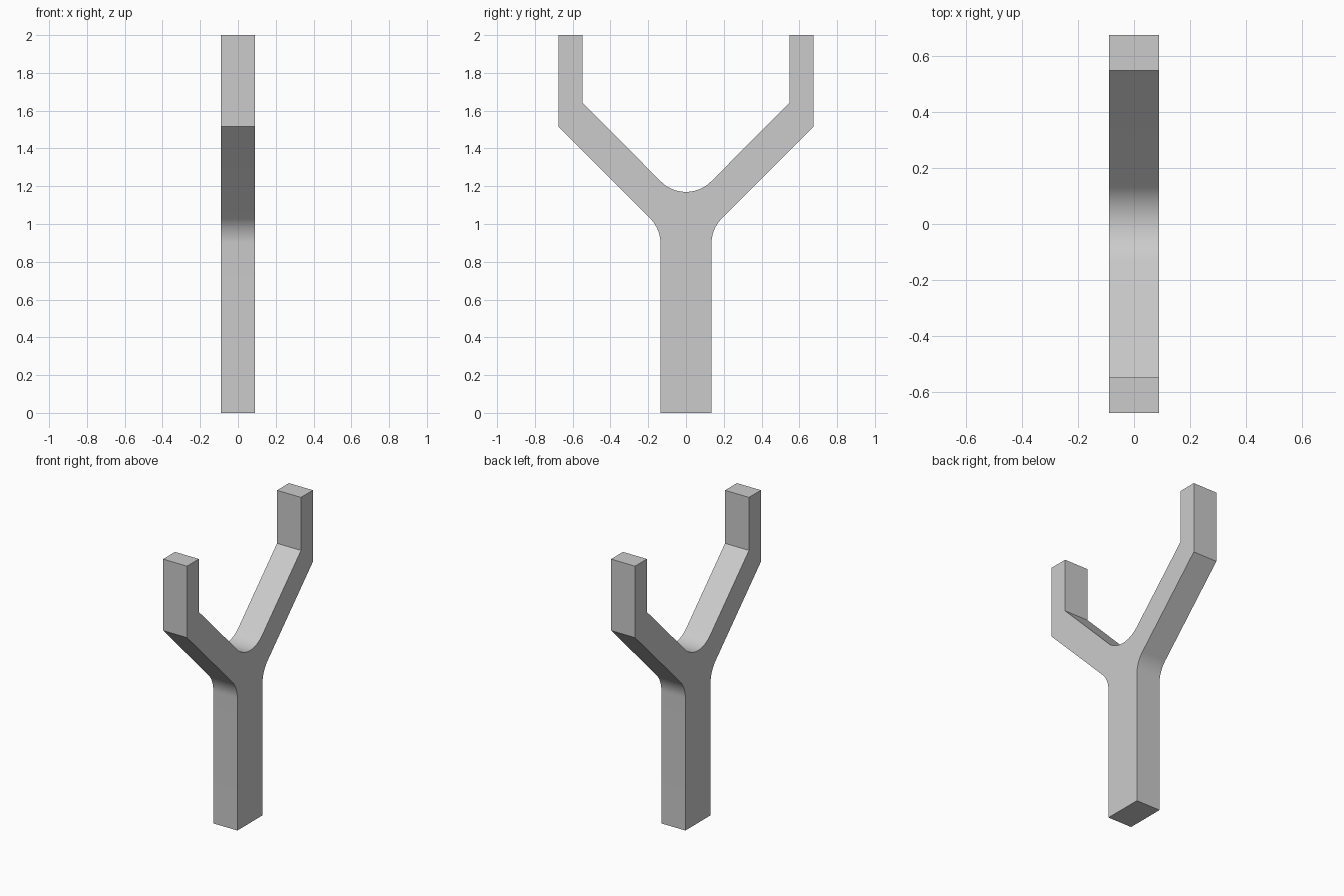
import bpy, bmesh, math

cube = bpy.data.objects.get("Cube")
if cube:
    bpy.data.objects.remove(cube, do_unlink=True)

HALF_WIDTH = 0.09
STEM = 0.135      # half depth of the stem
TIP = 0.675       # outer face of the prongs
INNER = 0.547     # inner face of the prongs
RADIUS = 0.187    # fillet radius at the fork
SEGMENTS = 12


def arc(cy, cz, start, end):
    """Points on a fillet, angles in degrees."""
    points = []
    for i in range(SEGMENTS + 1):
        a = math.radians(start + (end - start) * i / SEGMENTS)
        points.append((cy + RADIUS * math.cos(a), cz + RADIUS * math.sin(a)))
    return points


# Half outline of the fork, from the foot up and round to the crotch
half = [(STEM, 0)]
half += arc(STEM + RADIUS, 0.897, 180, 135)
half += [(TIP, 1.515), (TIP, 2), (INNER, 2), (INNER, 1.64)]
half += arc(0, 1.17 + RADIUS, -45, -90)
outline = half + [(-y, z) for y, z in reversed(half[:-1])]

# Extrude the outline across the width
bm = bmesh.new()
face = bm.faces.new([bm.verts.new((-HALF_WIDTH, y, z)) for y, z in outline])
extruded = bmesh.ops.extrude_face_region(bm, geom=[face], use_keep_orig=True)
moved = [g for g in extruded["geom"] if isinstance(g, bmesh.types.BMVert)]
bmesh.ops.translate(bm, verts=moved, vec=(2 * HALF_WIDTH, 0, 0))
bmesh.ops.recalc_face_normals(bm, faces=bm.faces)
mesh = bpy.data.meshes.new("forked_post")
bm.to_mesh(mesh)
bm.free()

post = bpy.data.objects.new("forked_post", mesh)
bpy.context.collection.objects.link(post)

# Plain grey
grey = bpy.data.materials.new("plain_grey")
grey.use_nodes = True
colour = (0.6, 0.6, 0.6, 1)
grey.diffuse_color = colour
grey.node_tree.nodes["Principled BSDF"].inputs["Base Color"].default_value = colour
mesh.materials.append(grey)

# Smooth fillets, sharp corners
bpy.ops.object.select_all(action="DESELECT")
post.select_set(True)
bpy.context.view_layer.objects.active = post
bpy.ops.object.shade_smooth_by_angle(angle=math.radians(30))
